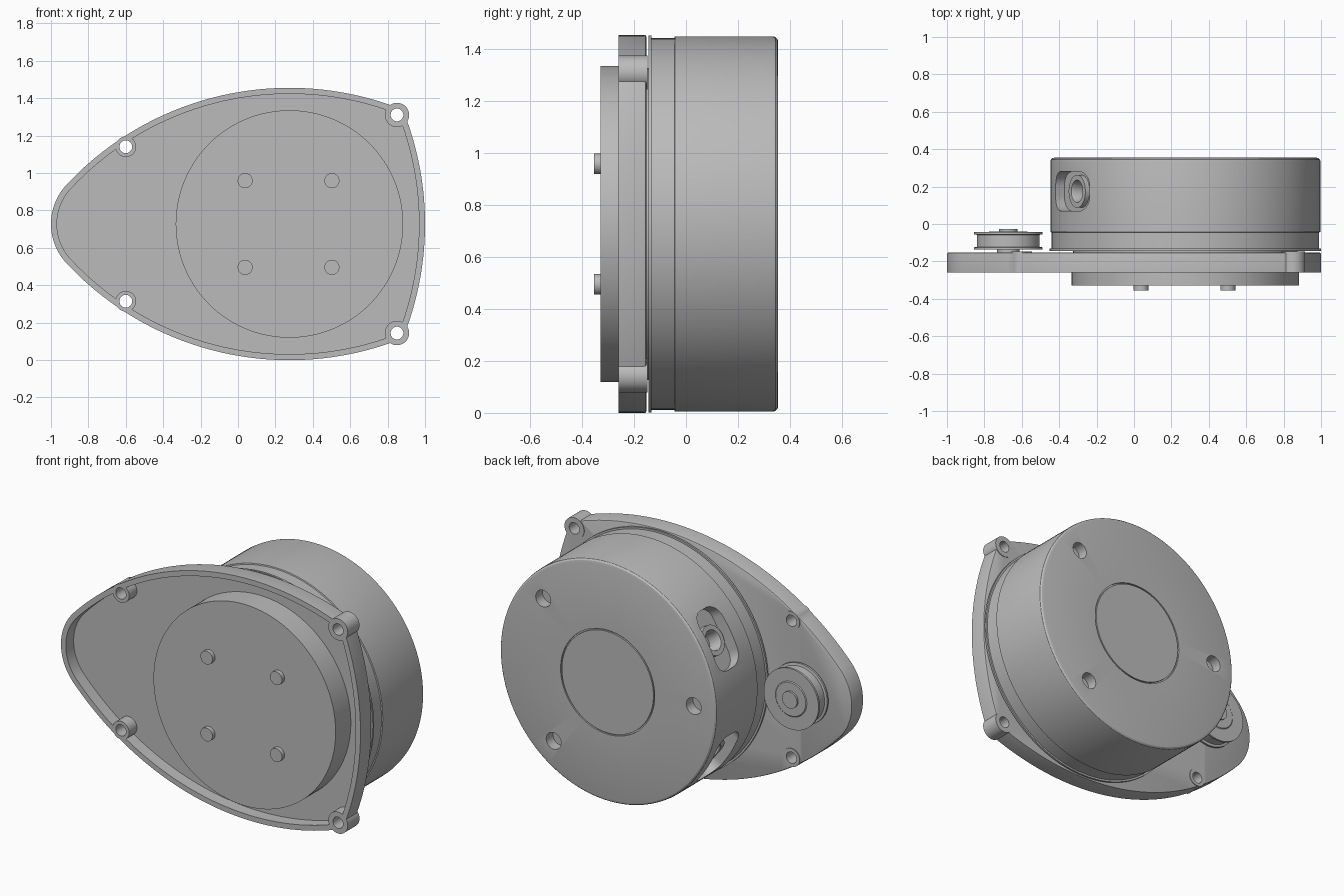
import bpy, bmesh
from math import sin, cos, pi, atan2, sqrt, radians
from mathutils import Matrix, Vector

cube = bpy.data.objects.get("Cube")
if cube:
    bpy.data.objects.remove(cube, do_unlink=True)

grey = bpy.data.materials.new("satin_grey")
grey.use_nodes = True
colour = (0.5, 0.5, 0.5, 1)
grey.diffuse_color = colour
grey.node_tree.nodes["Principled BSDF"].inputs["Base Color"].default_value = colour

MID_Z = 0.727
DRUM_X = 0.275


def frame(x, z):
    """Local z runs along world +y, from the point (x, 0, MID_Z + z)."""
    return Matrix.Translation((x, 0, MID_Z + z)) @ Matrix.Rotation(-pi / 2, 4, "X")


def circle(r, n=128):
    return [(r * cos(2 * pi * i / n), r * sin(2 * pi * i / n)) for i in range(n)]


def arc(cx, cy, r, a, b, n):
    return [(cx + r * cos(a + (b - a) * i / n), cy + r * sin(a + (b - a) * i / n))
            for i in range(n + 1)]


def loft(name, rings, matrix):
    """Bridge a stack of (outline, height) rings and cap both ends."""
    bm = bmesh.new()
    loops = [[bm.verts.new((x, y, h)) for x, y in pts] for pts, h in rings]
    n = len(loops[0])
    for a, b in zip(loops, loops[1:]):
        for i in range(n):
            j = (i + 1) % n
            bm.faces.new((a[i], a[j], b[j], b[i]))
    bm.faces.new(loops[0][::-1])
    bm.faces.new(loops[-1])
    bm.transform(matrix)
    bmesh.ops.recalc_face_normals(bm, faces=bm.faces)
    mesh = bpy.data.meshes.new(name)
    bm.to_mesh(mesh)
    bm.free()
    mesh.materials.append(grey)
    obj = bpy.data.objects.new(name, mesh)
    bpy.context.collection.objects.link(obj)
    return obj


def turned(name, profile, matrix, n=128):
    return loft(name, [(circle(r, n), h) for r, h in profile], matrix)


def rod(name, r, a, b, matrix, n=48):
    return turned(name, [(r, a), (r, b)], matrix, n)


def combine(obj, tool, operation):
    """Apply a boolean and discard the tool."""
    tool.hide_render = True
    mod = obj.modifiers.new("bool", "BOOLEAN")
    mod.operation, mod.solver, mod.object = operation, "EXACT", tool
    bpy.context.view_layer.objects.active = obj
    bpy.ops.object.modifier_apply(modifier=mod.name)
    bpy.data.objects.remove(tool, do_unlink=True)


def smooth(obj):
    bpy.ops.object.select_all(action="DESELECT")
    obj.select_set(True)
    bpy.context.view_layer.objects.active = obj
    bpy.ops.object.shade_smooth_by_angle(angle=radians(30))


# Rounded-triangle plate outline, made of tangent arcs and mirrored
def outline(d):
    r = 1.63 - d
    top, side = Vector((DRUM_X, -0.902)), Vector((-0.63, 0))
    gap = top - side
    normal = Vector((-gap.y, gap.x)).normalized()
    corner = (top + side) / 2 + normal * sqrt(r * r - gap.length_squared / 4)
    join = atan2(0.682, -0.732)
    ct, cs = corner - top, corner - side
    half = arc(-0.693, 0, 0.307 - d, pi, join, 20)
    half += arc(*top, r, join, atan2(ct.y, ct.x), 48)[1:]
    half += arc(*side, r, atan2(cs.y, cs.x), 0, 20)[1:]
    return half + [(x, -y) for x, y in half[-2:0:-1]]


# Open tray with a rim, screw bosses and through holes
plate = loft("mounting_plate", [
    (outline(0.008), -0.152), (outline(0.002), -0.155), (outline(0), -0.162),
    (outline(0), -0.26), (outline(0.032), -0.26), (outline(0.032), -0.185),
], frame(0, 0))
screws = [(x, s * z, r) for x, z, r in ((0.85, 0.583, 0.065), (-0.6, 0.413, 0.055))
          for s in (1, -1)]
for x, z, r in screws:
    combine(plate, rod("boss", r, -0.26, -0.148, frame(x, z)), "UNION")
for x, z, r in screws:
    combine(plate, rod("hole", 0.034, -0.4, 0, frame(x, z)), "DIFFERENCE")
smooth(plate)

# Raised front disc and its four pins
drum_frame = frame(DRUM_X, 0)
smooth(rod("front_disc", 0.608, -0.33, -0.17, drum_frame, 128))
for i, (sx, sz) in enumerate(((1, 1), (1, -1), (-1, 1), (-1, -1))):
    pin = frame(0.27 + sx * 0.232, sz * 0.232)
    smooth(rod(f"front_pin_{i + 1}", 0.04, -0.355, -0.32, pin))

# Drum with flange, step, rounded back edge and a seam ring on the back
drum = turned("drum", [
    (0.6, -0.165), (0.6, -0.144), (0.726, -0.144), (0.726, -0.132), (0.715, -0.132),
    (0.715, -0.045), (0.722, -0.043), (0.722, 0.333), (0.72, 0.344), (0.712, 0.352),
    (0.7, 0.355), (0.314, 0.355), (0.314, 0.345), (0.306, 0.345), (0.306, 0.355),
], drum_frame)
for x, z in ((0.43, 0.39), (-0.575, 0.01), (0.36, -0.45)):
    combine(drum, rod("hole", 0.05, 0.29, 0.4, frame(DRUM_X + x, z)), "DIFFERENCE")

# Two rounded ports on the drum's side, each with a ringed socket
port = []
for k, (sx, sy) in enumerate(((1, 1), (-1, 1), (-1, -1), (1, -1))):
    port += arc(sx * 0.025, sy * 0.1, 0.08, k * pi / 2, (k + 1) * pi / 2, 10)
for name, angle in (("upper", radians(149.6)), ("lower", radians(210.4))):
    out = Vector((cos(angle), 0, sin(angle)))
    across = Vector((0, 1, 0))
    basis = Matrix((across, out.cross(across), out)).transposed().to_4x4()
    port_frame = Matrix.Translation((DRUM_X, 0.175, MID_Z)) @ basis
    combine(drum, loft("slot", [(port, 0.645), (port, 0.8)], port_frame), "DIFFERENCE")
    combine(drum, rod("bore", 0.075, 0.57, 0.7, port_frame), "DIFFERENCE")
    smooth(turned(f"{name}_port_socket", [
        (0.088, 0.56), (0.088, 0.672), (0.06, 0.672), (0.055, 0.66), (0.055, 0.59),
    ], port_frame, 48))
smooth(drum)

# Flanged pulley behind the narrow end of the plate
smooth(turned("pulley", [
    (0.06, -0.16), (0.06, -0.137), (0.183, -0.137), (0.183, -0.125), (0.168, -0.122),
    (0.168, -0.058), (0.183, -0.055), (0.183, -0.043), (0.105, -0.043),
    (0.1, -0.039), (0.05, -0.039), (0.05, -0.027),
], frame(-0.672, 0), 64))
